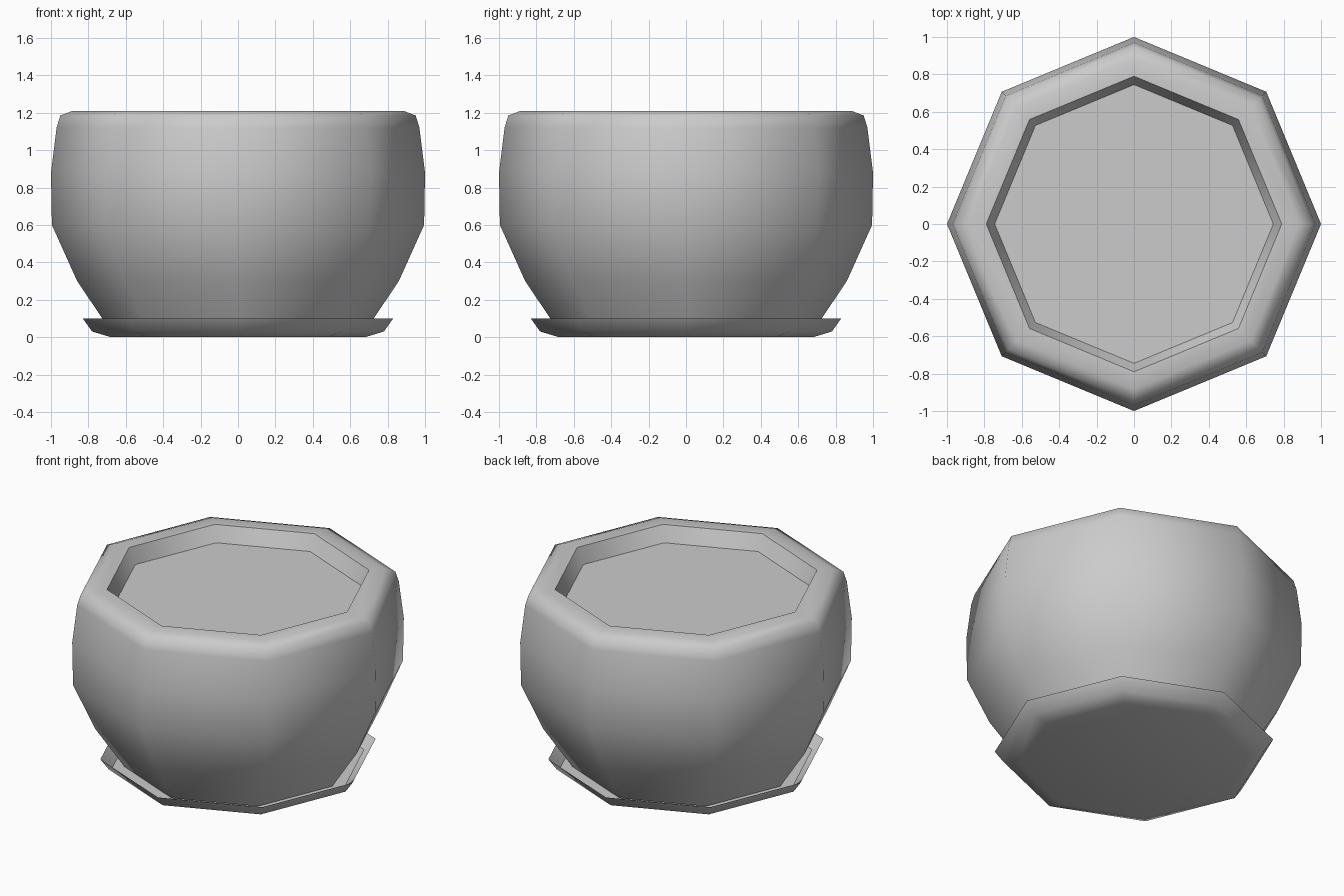
import bpy, bmesh
from math import sin, cos, pi

SIDES = 8

cube = bpy.data.objects.get("Cube")
if cube:
    bpy.data.objects.remove(cube)

# Single plain grey
grey = bpy.data.materials.new("plain grey")
grey.use_nodes = True
grey.diffuse_color = (0.6, 0.6, 0.6, 1)
grey.node_tree.nodes["Principled BSDF"].inputs["Base Color"].default_value = (0.6, 0.6, 0.6, 1)


def revolve(name, profile, sharp=(), cap_start=False, cap_end=False):
    """Sweep (radius, height) points into an octagonal shell; sharp lists creased rings."""
    bm = bmesh.new()
    rings = [[bm.verts.new((r * cos(2 * pi * i / SIDES), r * sin(2 * pi * i / SIDES), z))
              for i in range(SIDES)] for r, z in profile]
    for low, high in zip(rings, rings[1:]):
        for i in range(SIDES):
            j = (i + 1) % SIDES
            bm.faces.new((low[i], low[j], high[j], high[i]))
    if cap_start:
        bm.faces.new(rings[0][::-1])
    if cap_end:
        bm.faces.new(rings[-1])
    for face in bm.faces:
        face.smooth = True
    for k in sharp:
        for i in range(SIDES):
            edge = bm.edges.get((rings[k][i], rings[k][(i + 1) % SIDES]))
            edge.smooth = False
    mesh = bpy.data.meshes.new(name)
    bm.to_mesh(mesh)
    bm.free()
    mesh.materials.append(grey)
    obj = bpy.data.objects.new(name, mesh)
    bpy.context.collection.objects.link(obj)
    return obj


# Pot: bulging wall, rounded rim, then the inner lip down to the soil
revolve("pot", [(0.685, 0.04), (0.86, 0.3), (0.995, 0.6), (1.0, 0.88), (0.97, 1.12),
                (0.95, 1.185), (0.885, 1.21), (0.79, 1.21), (0.745, 1.11)],
        sharp=(0, 7), cap_start=True)

# Soil: flat surface just below the rim
revolve("soil", [(0.745, 1.11)], cap_end=True)

# Saucer: shallow dish with a thin flared edge
revolve("saucer", [(0.68, 0.0), (0.78, 0.03), (0.83, 0.1), (0.76, 0.035)],
        sharp=(2, 3), cap_start=True, cap_end=True)
